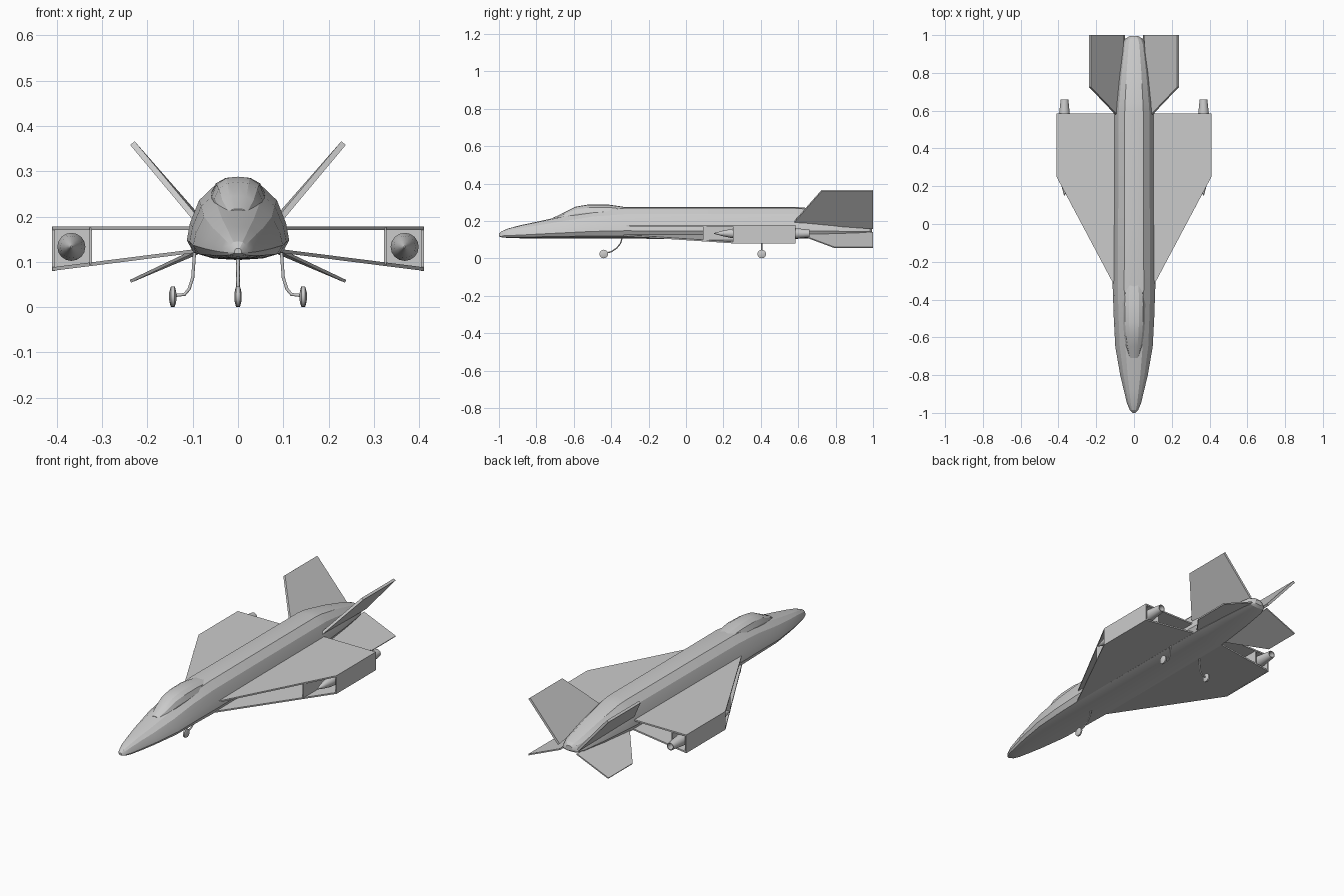
import bpy, bmesh, math
from mathutils import Vector

if "Cube" in bpy.data.objects:
    bpy.data.objects.remove(bpy.data.objects["Cube"])


def make(name, verts, faces, mirror=False, smooth=None):
    mesh = bpy.data.meshes.new(name)
    mesh.from_pydata([tuple(v) for v in verts], [], faces)
    bm = bmesh.new()
    bm.from_mesh(mesh)
    bmesh.ops.recalc_face_normals(bm, faces=bm.faces)
    bm.to_mesh(mesh)
    bm.free()
    ob = bpy.data.objects.new(name, mesh)
    bpy.context.collection.objects.link(ob)
    if mirror:
        m = ob.modifiers.new("mirror", 'MIRROR')
        m.use_mirror_merge = False
    if smooth:
        bpy.ops.object.select_all(action='DESELECT')
        ob.select_set(True)
        bpy.context.view_layer.objects.active = ob
        bpy.ops.object.shade_smooth_by_angle(angle=math.radians(smooth))
    return ob


def slab(name, outline, offset):
    """Flat plate: outline pushed along an offset, mirrored in x."""
    n, off = len(outline), Vector(offset)
    verts = [Vector(p) for p in outline] + [Vector(p) + off for p in outline]
    faces = [list(range(n)), list(range(n, 2 * n))]
    faces += [[i, (i + 1) % n, (i + 1) % n + n, i + n] for i in range(n)]
    return make(name, verts, faces, mirror=True)


def loft(name, rings, mirror=False, smooth=None):
    n, k = len(rings[0]), len(rings)
    faces = [[a * n + i, a * n + (i + 1) % n, (a + 1) * n + (i + 1) % n, (a + 1) * n + i]
             for a in range(k - 1) for i in range(n)]
    faces += [list(range(n)), list(range((k - 1) * n, k * n))]
    return make(name, [p for r in rings for p in r], faces, mirror, smooth)


def body(name, half, stations, smooth):
    """Loft a symmetric half section through (y, half width, bottom, top)."""
    section = half + [(-x, z) for x, z in half[-2:0:-1]]
    return loft(name, [[(x * w, y, lo + z * (hi - lo)) for x, z in section]
                       for y, w, lo, hi in stations], smooth=smooth)


def lathe(name, x, z, profile, n=16, mirror=True):
    """Round body along y from (y, radius) pairs."""
    return loft(name, [[(x + r * math.cos(2 * math.pi * i / n), y, z + r * math.sin(2 * math.pi * i / n))
                        for i in range(n)] for y, r in profile], mirror, smooth=35)


# fuselage
hull = [(0, 0), (0.5, 0.02), (0.87, 0.09), (1, 0.25), (0.94, 0.47), (0.76, 0.77), (0.46, 0.96), (0, 1)]
body("fuselage", hull, [
    (-1.0, 0.008, 0.118, 0.130), (-0.985, 0.022, 0.112, 0.145), (-0.95, 0.037, 0.109, 0.160),
    (-0.88, 0.054, 0.107, 0.178), (-0.80, 0.073, 0.107, 0.195), (-0.65, 0.099, 0.106, 0.228),
    (-0.50, 0.107, 0.106, 0.258), (-0.33, 0.113, 0.105, 0.275), (0.0, 0.110, 0.104, 0.275),
    (0.58, 0.108, 0.104, 0.275), (0.64, 0.103, 0.106, 0.270), (0.80, 0.085, 0.115, 0.235),
    (0.95, 0.062, 0.126, 0.193), (0.98, 0.048, 0.131, 0.183), (0.995, 0.022, 0.142, 0.168)], 20)

# cockpit canopy
bubble = [(0, 0), (1, 0), (1, 0.45), (0.82, 0.78), (0.45, 0.96), (0, 1)]
body("canopy", bubble, [
    (-0.71, 0.026, 0.19, 0.217), (-0.65, 0.042, 0.20, 0.246), (-0.59, 0.052, 0.21, 0.276),
    (-0.52, 0.058, 0.21, 0.288), (-0.42, 0.060, 0.22, 0.288), (-0.31, 0.052, 0.22, 0.272)], 20)

# wing: upper and lower skins with open space between
slab("upper_wing", [(0.07, -0.39, 0.178), (0.41, 0.25, 0.178), (0.41, 0.585, 0.178), (0.07, 0.585, 0.178)],
     (0, 0, -0.008))
slab("lower_wing", [(0.07, -0.39, 0.123), (0.41, 0.25, 0.080), (0.41, 0.585, 0.080), (0.07, 0.585, 0.123)],
     (0, 0, 0.008))

# engine housing walls at the wing tips
slab("outer_housing_wall", [(0.411, 0.25, 0.08), (0.411, 0.585, 0.08), (0.411, 0.585, 0.178), (0.411, 0.25, 0.178)],
     (-0.007, 0, 0))
slab("inner_housing_wall", [(0.322, 0.09, 0.094), (0.322, 0.585, 0.094), (0.322, 0.585, 0.176), (0.322, 0.09, 0.176)],
     (0.006, 0, 0))
slab("housing_bulkhead", [(0.325, 0.40, 0.093), (0.407, 0.40, 0.083), (0.407, 0.40, 0.175), (0.325, 0.40, 0.175)],
     (0, 0.01, 0))

# engines with a pointed intake cone and hollow nozzle
lathe("engine", 0.368, 0.133, [(0.15, 0.002), (0.19, 0.013), (0.24, 0.024), (0.30, 0.031), (0.56, 0.031),
                               (0.66, 0.020), (0.66, 0.016), (0.60, 0.014)])

# tail fins: upper and lower pairs
slab("upper_fin", [(0.085, 0.575, 0.195), (0.228, 0.725, 0.366), (0.228, 1.0, 0.366), (0.052, 1.0, 0.165)],
     (0.010, 0, -0.008))
slab("lower_fin", [(0.085, 0.60, 0.133), (0.239, 0.795, 0.060), (0.239, 1.0, 0.060), (0.050, 1.0, 0.140)],
     (-0.003, 0, -0.006))


# landing gear
def strut(name, points):
    curve = bpy.data.curves.new(name, 'CURVE')
    curve.dimensions = '3D'
    curve.bevel_depth = 0.004
    curve.bevel_resolution = 1
    curve.use_fill_caps = True
    sp = curve.splines.new('POLY')
    sp.points.add(len(points) - 1)
    for p, co in zip(sp.points, points):
        p.co = (*co, 1)
    bpy.context.collection.objects.link(bpy.data.objects.new(name, curve))


def wheel(name, x, y):
    r = 0.023
    rings = [[(x + dx, y + s * math.cos(2 * math.pi * i / 16), r + s * math.sin(2 * math.pi * i / 16))
              for i in range(16)] for dx, s in
             [(-0.008, 0.008), (-0.006, 0.017), (-0.004, r), (0.004, r), (0.006, 0.017), (0.008, 0.008)]]
    loft(name, rings, smooth=40)


wheel("nose_wheel", 0, -0.44)
strut("nose_strut", [(0, -0.44, 0.025), (0, -0.40, 0.035), (0, -0.37, 0.055), (0, -0.35, 0.08), (0, -0.34, 0.115)])
for side, s in (("left", 1), ("right", -1)):
    wheel(side + "_main_wheel", s * 0.144, 0.405)
    strut(side + "_main_strut", [(s * x, 0.405, z) for x, z in
          [(0.144, 0.025), (0.118, 0.028), (0.108, 0.04), (0.100, 0.065), (0.096, 0.12)]])
